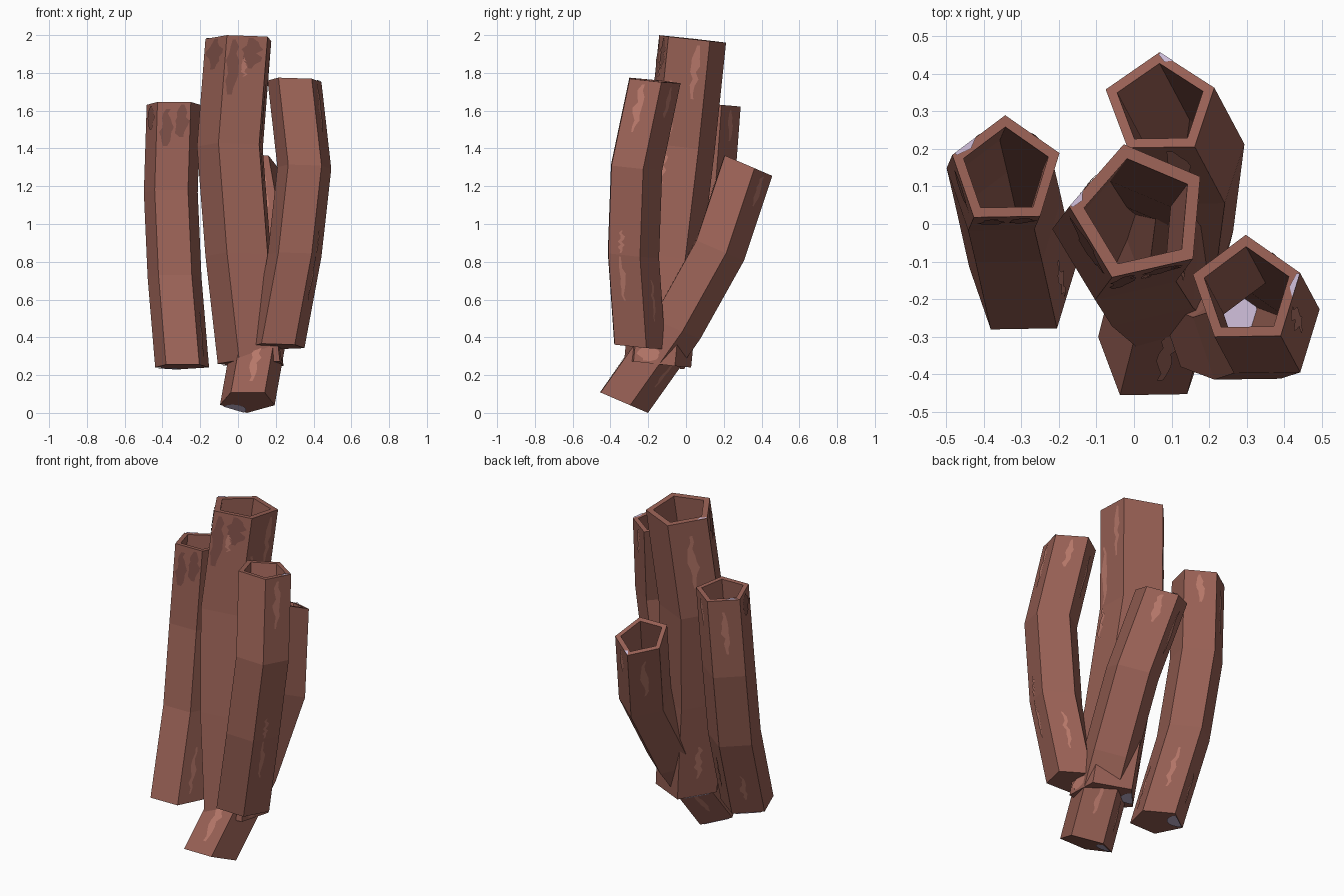
import bpy, bmesh, math, random
from mathutils import Vector

random.seed(4)
cube = bpy.data.objects.get("Cube")
if cube:
    bpy.data.objects.remove(cube, do_unlink=True)

SIDES = 5
RIM = 0.79       # inner radius as a share of the outer radius
LIFT = 0.004     # height of painted plates above the surface


def make_material(name, rgb):
    mat = bpy.data.materials.new(name)
    mat.use_nodes = True
    mat.diffuse_color = (*rgb, 1)
    mat.node_tree.nodes["Principled BSDF"].inputs["Base Color"].default_value = (*rgb, 1)
    return mat


BROWN = make_material("reddish brown", (0.32, 0.12, 0.092))
PALE = make_material("pale pinkish brown", (0.48, 0.19, 0.145))
DARK = make_material("dark brown", (0.21, 0.08, 0.064))
LILAC = make_material("pale lilac", (0.6, 0.5, 0.68))


def finish(name, bm, mat):
    mesh = bpy.data.meshes.new(name)
    bm.to_mesh(mesh)
    bm.free()
    mesh.materials.append(mat)
    bpy.context.collection.objects.link(bpy.data.objects.new(name, mesh))


def plate(name, points, mat):
    bm = bmesh.new()
    bm.faces.new([bm.verts.new(p) for p in points])
    finish(name, bm, mat)


def frame(lean):
    """Right, back and up axes of a ring that lies square to the lean direction."""
    up = Vector((*lean, 1)).normalized()
    right = (Vector((1, 0, 0)) - up * up.x).normalized()
    return right, up.cross(right), up


def ring(centre, radius, phase, lean):
    right, back, _ = frame(lean)
    angles = [math.radians(phase) + math.tau * k / SIDES for k in range(SIDES)]
    return [centre + radius * (right * math.cos(a) + back * math.sin(a))
            for a in angles]


def tube(name, path, radius, phase, lean):
    """Bent hollow tube: outer wall up, rim, inner wall down, then both floors."""
    centres = [Vector(p) for p in path]
    floor_centre = centres[0].lerp(centres[1], 0.06)
    inner = centres[1:][::-1] + [floor_centre]
    outlines = [ring(c, radius, phase, lean) for c in centres]
    outlines += [ring(c, radius * RIM, phase, lean) for c in inner]
    bm = bmesh.new()
    loops = [[bm.verts.new(p) for p in pts] for pts in outlines]
    for low, high in zip(loops, loops[1:]):
        for k in range(SIDES):
            j = (k + 1) % SIDES
            bm.faces.new((low[k], low[j], high[j], high[k]))
    bm.faces.new(loops[-1])
    bm.faces.new(loops[0][::-1])
    finish(name, bm, BROWN)

    # Round lilac spot on the inner floor
    right, back, up = frame(lean)
    spot = floor_centre + right * 0.06 + back * 0.02 + up * LIFT
    turns = [math.tau * i / 12 for i in range(12)]
    plate(name + "_floor_spot",
          [spot + 0.055 * (right * math.cos(t) + back * math.sin(t)) for t in turns], LILAC)

    # Half-round lilac spot under the base, against its back left edge
    a, b = outlines[0][1], outlines[0][2]
    along, middle = (b - a).normalized(), (a + b) / 2 - up * LIFT
    inward = up.cross(along)
    arc = [math.pi * i / 8 for i in range(9)]
    plate(name + "_base_spot",
          [middle + along * 0.07 * math.cos(t) + inward * 0.065 * math.sin(t)
           for t in reversed(arc)], LILAC)
    return outlines


def rim_fleck(name, outlines, side, span, lean):
    """Small lilac sliver along the outer edge of the mouth."""
    j = (side + 1) % SIDES
    up = frame(lean)[2] * LIFT
    a, b = (outlines[3][side].lerp(outlines[3][j], f) + up for f in span)
    inward = up.cross(outlines[3][j] - outlines[3][side]).normalized()
    plate(name, [a, b, b + inward * 0.008, a.lerp(b, 0.4) + inward * 0.016], LILAC)


def streak(name, outlines, segment, side, span, middle, width, mat):
    """Thin ragged plate painted along one flat side of a tube."""
    low, high = outlines[segment], outlines[segment + 1]
    j = (side + 1) % SIDES
    out = (low[j] - low[side]).cross(high[side] - low[side]).normalized()
    rows = 9
    bm = bmesh.new()
    strip = []
    for i in range(rows):
        f = i / (rows - 1)
        v = span[0] + (span[1] - span[0]) * f
        a, b = low[side].lerp(high[side], v), low[j].lerp(high[j], v)
        half = width * (0.3 + 0.7 * math.sin(math.pi * f)) * random.uniform(0.6, 1.2)
        shift = middle + random.uniform(-0.05, 0.05)
        strip.append([bm.verts.new(a.lerp(b, min(0.98, max(0.02, u))) + out * LIFT)
                      for u in (shift - half, shift + half)])
    for (a, b), (c, d) in zip(strip, strip[1:]):
        bm.faces.new((a, b, d, c))
    finish(name, bm, mat)


# Streaks: segment, side, span, middle, half width, colour
BACK_STREAKS = [
    (2, 1, (0.3, 0.85), 0.5, 0.11, PALE),
    (0, 1, (0.2, 0.55), 0.5, 0.08, PALE),
    (0, 0, (0.3, 0.75), 0.5, 0.09, PALE),
]
MOUTH_STREAK = (2, 0, (0.6, 0.95), 0.5, 0.12, PALE)
TALL_STREAKS = [
    (2, 3, (0.45, 0.96), 0.2, 0.17, DARK),
    (2, 3, (0.7, 0.98), 0.62, 0.24, DARK),
    (2, 3, (0.62, 0.8), 0.5, 0.07, PALE),
    (2, 2, (0.7, 0.98), 0.5, 0.36, DARK),
    (2, 4, (0.45, 0.95), 0.72, 0.1, PALE),
    (2, 4, (0.02, 0.6), 0.2, 0.1, PALE),
    (1, 4, (0.65, 0.98), 0.2, 0.07, PALE),
    (0, 4, (0.02, 0.17), 0.35, 0.25, PALE),
]
RIGHT_STREAKS = [
    MOUTH_STREAK,
    (2, 3, (0.5, 0.92), 0.3, 0.2, DARK),
    (2, 3, (0.6, 0.97), 0.72, 0.2, DARK),
    (2, 2, (0.7, 0.97), 0.5, 0.3, DARK),
    (0, 4, (0.1, 0.6), 0.4, 0.09, PALE),
]
BACK_TUBE_STREAKS = [
    MOUTH_STREAK,
    (2, 3, (0.25, 0.95), 0.6, 0.16, PALE),
    (0, 3, (0.15, 0.65), 0.55, 0.13, PALE),
]
LEFT_STREAKS = [
    MOUTH_STREAK,
    (2, 4, (0.4, 0.95), 0.45, 0.12, PALE),
    (0, 4, (0.5, 0.98), 0.4, 0.09, PALE),
    (1, 4, (0.02, 0.28), 0.4, 0.08, PALE),
]

# Tubes: name, centre path from base to mouth, radius, turn, lean of the rings,
# own streaks, then side and span of the rim fleck
TUBES = [
    ("tall_centre_tube",
     [(0.08, -0.155, 0.26), (0.015, -0.1, 0.83), (-0.03, -0.03, 1.41), (0.015, 0.03, 1.98)],
     0.188, 31, (0.01, 0.11), TALL_STREAKS, 1, (0.75, 0.98)),
    ("right_side_tube",
     [(-0.295, -0.158, 0.245), (-0.335, 0.02, 0.72), (-0.355, 0.105, 1.17), (-0.34, 0.14, 1.635)],
     0.15, 19, (0.0, 0.09), RIGHT_STREAKS, 1, (0.55, 0.95)),
    ("back_leaning_tube",
     [(0.05, -0.341, 0.06), (0.12, -0.065, 0.45), (0.15, 0.167, 0.865), (0.07, 0.317, 1.315)],
     0.152, 19, (0.0, 0.43), BACK_TUBE_STREAKS, 0, (0.75, 0.98)),
    ("left_front_tube",
     [(0.21, -0.258, 0.352), (0.3, -0.292, 0.835), (0.352, -0.275, 1.3), (0.3, -0.178, 1.76)],
     0.15, 19, (0.03, 0.1), LEFT_STREAKS, 4, (0.6, 0.98)),
]

for name, path, radius, phase, lean, own_streaks, side, span in TUBES:
    outlines = tube(name, path, radius, phase, lean)
    rim_fleck(name + "_rim_fleck", outlines, side, span, lean)
    for n, spec in enumerate(BACK_STREAKS + own_streaks):
        streak(f"{name}_streak_{n + 1}", outlines, *spec)
